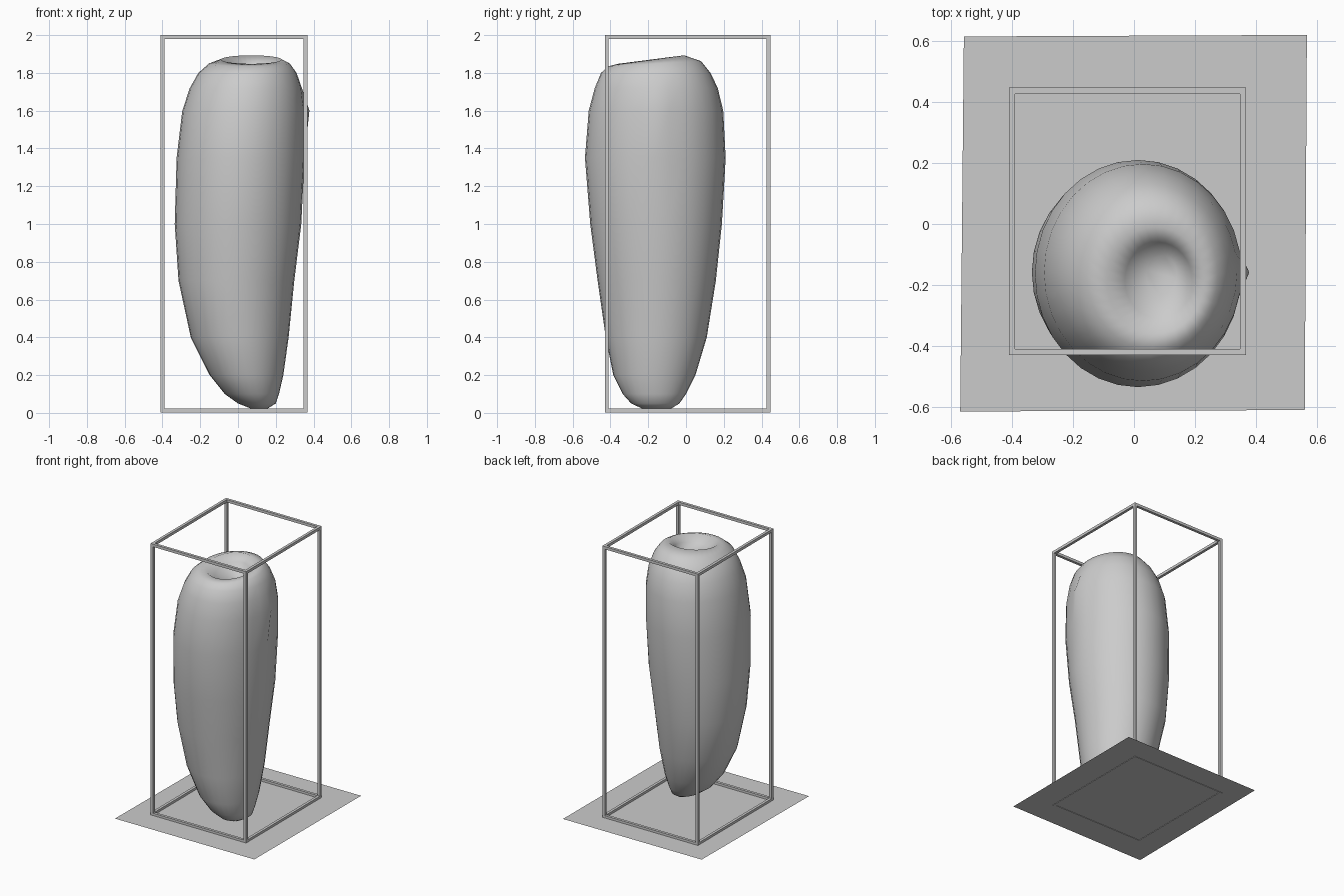
import bpy, bmesh, math
from mathutils import Vector

if "Cube" in bpy.data.objects:
    bpy.data.objects.remove(bpy.data.objects["Cube"])


def make_object(name, bm, smooth=False):
    bmesh.ops.recalc_face_normals(bm, faces=bm.faces)
    mesh = bpy.data.meshes.new(name)
    bm.to_mesh(mesh)
    bm.free()
    obj = bpy.data.objects.new(name, mesh)
    bpy.context.collection.objects.link(obj)
    if smooth:
        for p in mesh.polygons:
            p.use_smooth = True
    return obj


# Body cross-sections: z at front, z at back, x min, x max, y min, y max
SECTIONS = [
    (0.022, 0.022, 0.07, 0.155, -0.23, -0.08),
    (0.05, 0.05, 0.00, 0.20, -0.29, -0.035),
    (0.10, 0.10, -0.07, 0.217, -0.335, 0.00),
    (0.20, 0.20, -0.15, 0.24, -0.385, 0.05),
    (0.40, 0.40, -0.25, 0.268, -0.425, 0.11),
    (0.70, 0.70, -0.315, 0.298, -0.468, 0.158),
    (1.00, 1.00, -0.335, 0.335, -0.507, 0.19),
    (1.35, 1.35, -0.325, 0.352, -0.535, 0.21),
    (1.60, 1.60, -0.295, 0.353, -0.515, 0.197),
    (1.72, 1.72, -0.255, 0.338, -0.483, 0.168),
    (1.80, 1.80, -0.21, 0.31, -0.45, 0.13),
    (1.835, 1.862, -0.155, 0.275, -0.41, 0.08),
    (1.848, 1.893, -0.09, 0.23, -0.36, -0.01),
    # sunken top
    (1.80, 1.85, -0.03, 0.19, -0.31, -0.06),
    (1.78, 1.765, 0.04, 0.14, -0.23, -0.10),
]
SIDES = 32
bm = bmesh.new()
rings = []
for zf, zb, x0, x1, y0, y1 in SECTIONS:
    ring = []
    for i in range(SIDES):
        a = 2 * math.pi * i / SIDES
        c, s = math.cos(a), math.sin(a)
        t = (s + 1) / 2
        ring.append(bm.verts.new(((x0 + x1) / 2 + (x1 - x0) / 2 * c,
                                  (y0 + y1) / 2 + (y1 - y0) / 2 * s,
                                  zf + (zb - zf) * t)))
    rings.append(ring)
for lo, hi in zip(rings, rings[1:]):
    for i in range(SIDES):
        j = (i + 1) % SIDES
        bm.faces.new((lo[i], lo[j], hi[j], hi[i]))
bm.faces.new(rings[0][::-1])
bm.faces.new(rings[-1])
rings[8][0].co.x = 0.378  # small pinch on the right side
make_object("body", bm, smooth=True)


# Wire frame box made of thin square bars
LO = Vector((-0.40, -0.42, 0.012))
HI = Vector((0.357, 0.437, 1.99))
BAR = 0.02
bm = bmesh.new()
for axis in range(3):
    u, v = (axis + 1) % 3, (axis + 2) % 3
    for pu in (LO[u], HI[u]):
        for pv in (LO[v], HI[v]):
            centre, size = Vector(), Vector((BAR, BAR, BAR))
            centre[axis] = (LO[axis] + HI[axis]) / 2
            centre[u], centre[v] = pu, pv
            size[axis] = HI[axis] - LO[axis] + BAR
            for vert in bmesh.ops.create_cube(bm, size=1)["verts"]:
                vert.co = centre + vert.co * size
make_object("frame", bm)

# Flat base sheet
bm = bmesh.new()
corners = [(-0.57, -0.615), (0.56, -0.61), (0.567, 0.62), (-0.558, 0.615)]
bm.faces.new([bm.verts.new((x, y, 0.005)) for x, y in corners])
make_object("base_sheet", bm)
